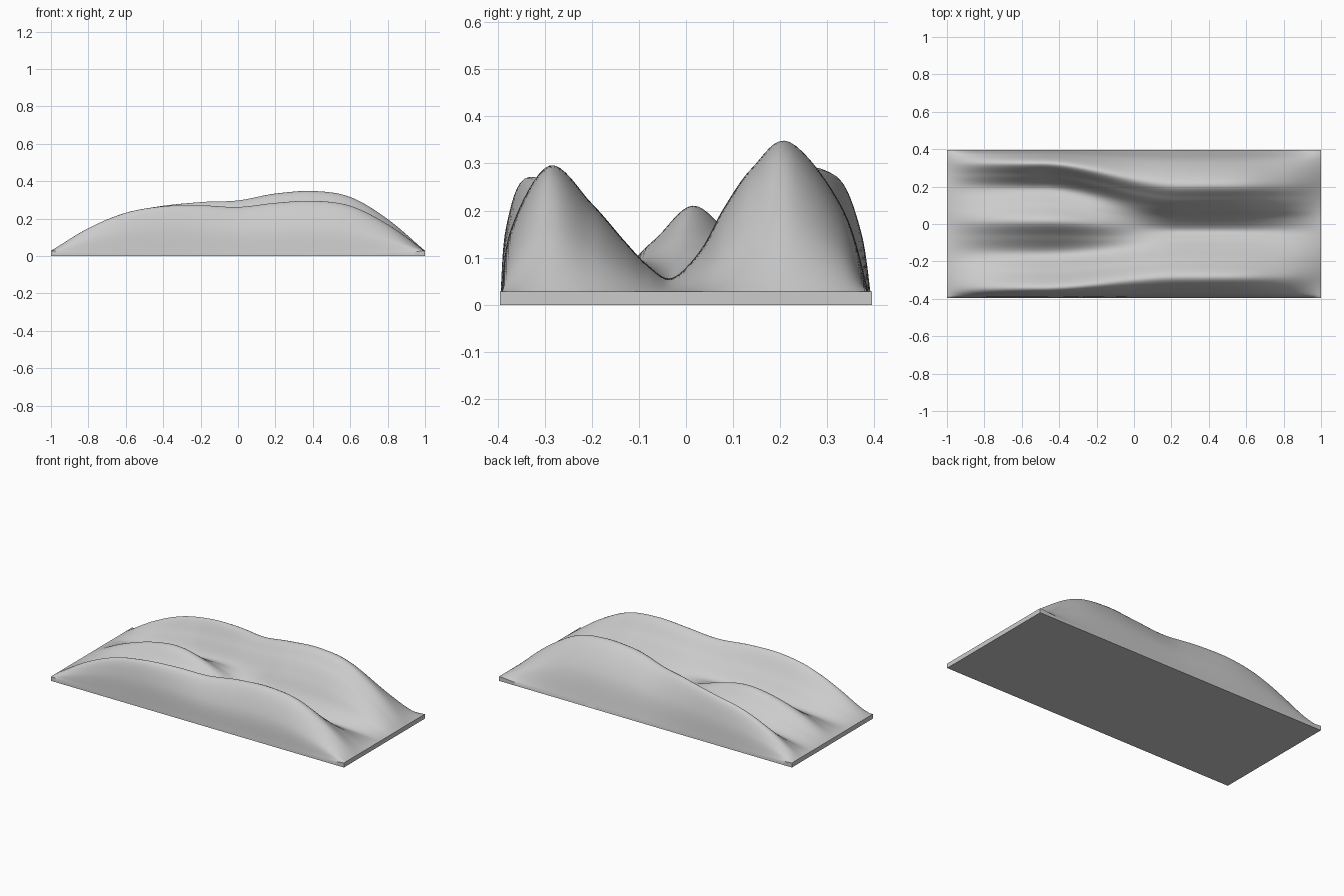
import bpy, bmesh, math

if "Cube" in bpy.data.objects:
    bpy.data.objects.remove(bpy.data.objects["Cube"])

EDGE = 0.028           # slab thickness at both ends
COLS, STEPS = 100, 8   # grid density along and across

# Cross-section with three ridges (left end) and with two ridges (right end)
three_ridges = [(-.395, 0), (-.382, .17), (-.34, .27), (-.25, .16), (-.16, .07),
                (-.07, .14), (.015, .22), (.1, .15), (.19, .09), (.26, .18),
                (.325, .27), (.372, .16), (.395, 0)]
two_ridges = [(-.395, 0), (-.372, .16), (-.29, .295), (-.2, .215), (-.13, .135),
              (-.08, .083), (-.03, .057), (.03, .115), (.08, .205), (.14, .29),
              (.22, .345), (.335, .2), (.395, 0)]
# Share of full height at even steps along the length
swell = [(0,), (.5,), (.84,), (.98,), (.97,), (.9,), (.96,), (1,), (.9,), (.53,), (0,)]


def spline(points, t):
    """Smooth curve through the points, t from 0 to 1."""
    last = len(points) - 1
    i = min(int(t * last), last - 1)
    f = t * last - i
    b, c = points[i], points[i + 1]
    a = points[i - 1] if i > 0 else [2 * p - q for p, q in zip(b, c)]
    d = points[i + 2] if i + 2 <= last else [2 * q - p for p, q in zip(b, c)]
    return [q + .5 * f * (r - p + f * (2 * p - 5 * q + 4 * r - s + f * (3 * (q - r) + s - p)))
            for p, q, r, s in zip(a, b, c, d)]


def blend(x):
    """Goes from 0 on the left to 1 on the right."""
    t = min(max((x + .5) / .75, 0), 1)
    return t * t * (3 - 2 * t)


# Wavy top surface
bm = bmesh.new()
rows = (len(two_ridges) - 1) * STEPS
grid = []
for i in range(COLS + 1):
    x = -1 + 2 * i / COLS
    k = blend(x)
    height = spline(swell, i / COLS)[0]
    section = [[p + (q - p) * k for p, q in zip(a, b)]
               for a, b in zip(three_ridges, two_ridges)]
    line = []
    for j in range(rows + 1):
        y, z = spline(section, j / rows)
        line.append(bm.verts.new((x, y, max(0, EDGE + (z - EDGE) * height))))
    grid.append(line)
for a, b in zip(grid, grid[1:]):
    for j in range(rows):
        bm.faces.new((a[j], b[j], b[j + 1], a[j + 1]))

# Thin rim walls and flat underside
rim = [e for e in bm.edges if e.is_boundary]
walls = bmesh.ops.extrude_edge_only(bm, edges=rim)["geom"]
for v in walls:
    if isinstance(v, bmesh.types.BMVert):
        v.co.z = 0
bmesh.ops.remove_doubles(bm, verts=bm.verts[:], dist=1e-5)
bmesh.ops.holes_fill(bm, edges=[e for e in bm.edges if e.is_boundary], sides=0)
bmesh.ops.recalc_face_normals(bm, faces=bm.faces[:])

mesh = bpy.data.meshes.new("wavy_slab")
bm.to_mesh(mesh)
bm.free()
slab = bpy.data.objects.new("wavy_slab", mesh)
bpy.context.collection.objects.link(slab)

# Plain grey finish
grey = bpy.data.materials.new("light_grey")
grey.use_nodes = True
colour = (.6, .6, .6, 1)
grey.diffuse_color = colour
grey.node_tree.nodes["Principled BSDF"].inputs["Base Color"].default_value = colour
mesh.materials.append(grey)

bpy.context.view_layer.objects.active = slab
slab.select_set(True)
bpy.ops.object.shade_smooth_by_angle(angle=math.radians(40))
